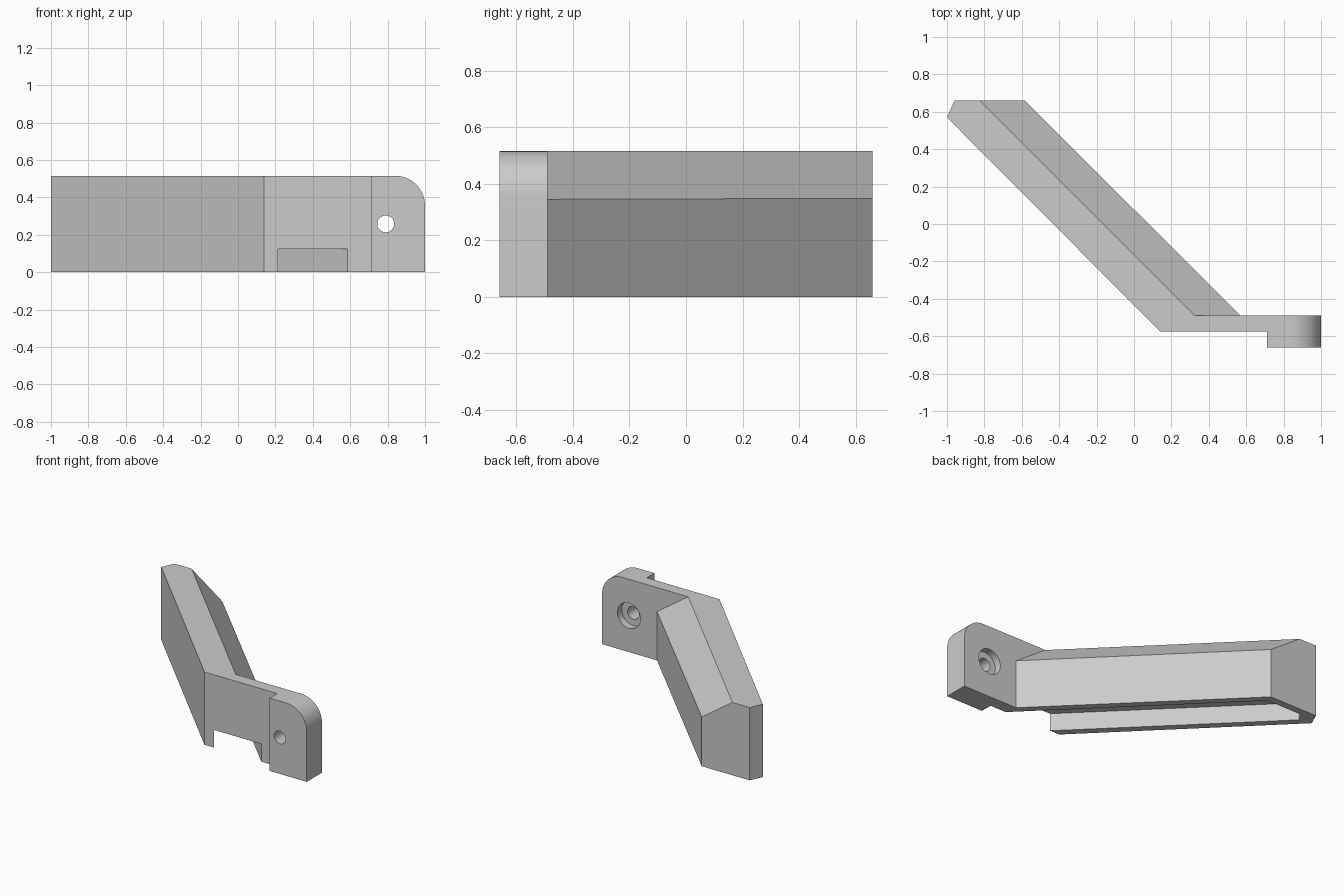
import bpy
import bmesh
from math import cos, sin, pi, radians
from mathutils import Vector

cube = bpy.data.objects.get("Cube")
if cube:
    bpy.data.objects.remove(cube, do_unlink=True)

HEIGHT = 0.515
BACK = -0.49     # rear face of the mounting plate
FRONT = -0.66    # front face of the mounting boss

grey = bpy.data.materials.new("light grey")
grey.use_nodes = True
color = (0.6, 0.6, 0.6, 1)
grey.diffuse_color = color
grey.node_tree.nodes["Principled BSDF"].inputs["Base Color"].default_value = color


def sweep(name, points, direction):
    """Solid made by sweeping a flat outline along a direction."""
    bm = bmesh.new()
    face = bm.faces.new([bm.verts.new(p) for p in points])
    moved = bmesh.ops.extrude_face_region(bm, geom=[face])["geom"]
    verts = [g for g in moved if isinstance(g, bmesh.types.BMVert)]
    bmesh.ops.translate(bm, verts=verts, vec=Vector(direction))
    bmesh.ops.recalc_face_normals(bm, faces=bm.faces)
    mesh = bpy.data.meshes.new(name)
    bm.to_mesh(mesh)
    bm.free()
    mesh.materials.append(grey)
    obj = bpy.data.objects.new(name, mesh)
    bpy.context.collection.objects.link(obj)
    return obj


def arc(x, z, radius, start, end, steps, y):
    angles = [start + (end - start) * i / steps for i in range(steps + 1)]
    return [(x + radius * cos(a), y, z + radius * sin(a)) for a in angles]


# Angled arm and stepped mounting plate as one outline
outline = [(-1, 0.57), (-0.96, 0.66), (-0.585, 0.66), (0.57, BACK), (1, BACK),
           (1, FRONT), (0.71, FRONT), (0.71, -0.575), (0.14, -0.575)]
body = sweep("angled_bracket", [(x, y, 0) for x, y in outline], (0, 0, HEIGHT))

# Sloped upper rear edge of the arm
slope = [(0.253, 0.565), (0.642, 0.295), (0.642, 0.565)]
cutters = [sweep("slope_cutter", [(x, BACK, z) for x, z in slope], (-1.3, 1.3, 0))]

# Channel under the arm, open through the plate front
channel = [(0.265, -0.625), (0.635, -0.625), (-0.6, 0.61), (-0.88, 0.61), (-0.91, 0.55)]
cutters.append(sweep("channel_cutter", [(x, y, -0.1) for x, y in channel], (0, 0, 0.225)))

# Rounded upper corner of the plate
corner = arc(0.84, 0.355, 0.16, pi / 2, 0, 20, -0.7)
corner += [(1.1, -0.7, 0.355), (1.1, -0.7, 0.6), (0.84, -0.7, 0.6)]
cutters.append(sweep("corner_cutter", corner, (0, 0.3, 0)))

# Screw hole with a counterbore at the rear
for name, radius, start in (("hole_cutter", 0.045, -0.75), ("counterbore_cutter", 0.09, -0.54)):
    ring = arc(0.79, 0.258, radius, 0, 2 * pi, 32, start)[:-1]
    cutters.append(sweep(name, ring, (0, 0.4, 0)))

bpy.ops.object.select_all(action="DESELECT")
body.select_set(True)
bpy.context.view_layer.objects.active = body
for cutter in cutters:
    cutter.hide_render = True
    mod = body.modifiers.new(cutter.name, "BOOLEAN")
    mod.operation = "DIFFERENCE"
    mod.solver = "EXACT"
    mod.object = cutter
    bpy.ops.object.modifier_apply(modifier=mod.name)
    bpy.data.objects.remove(cutter, do_unlink=True)

bpy.ops.object.shade_smooth_by_angle(angle=radians(25))
